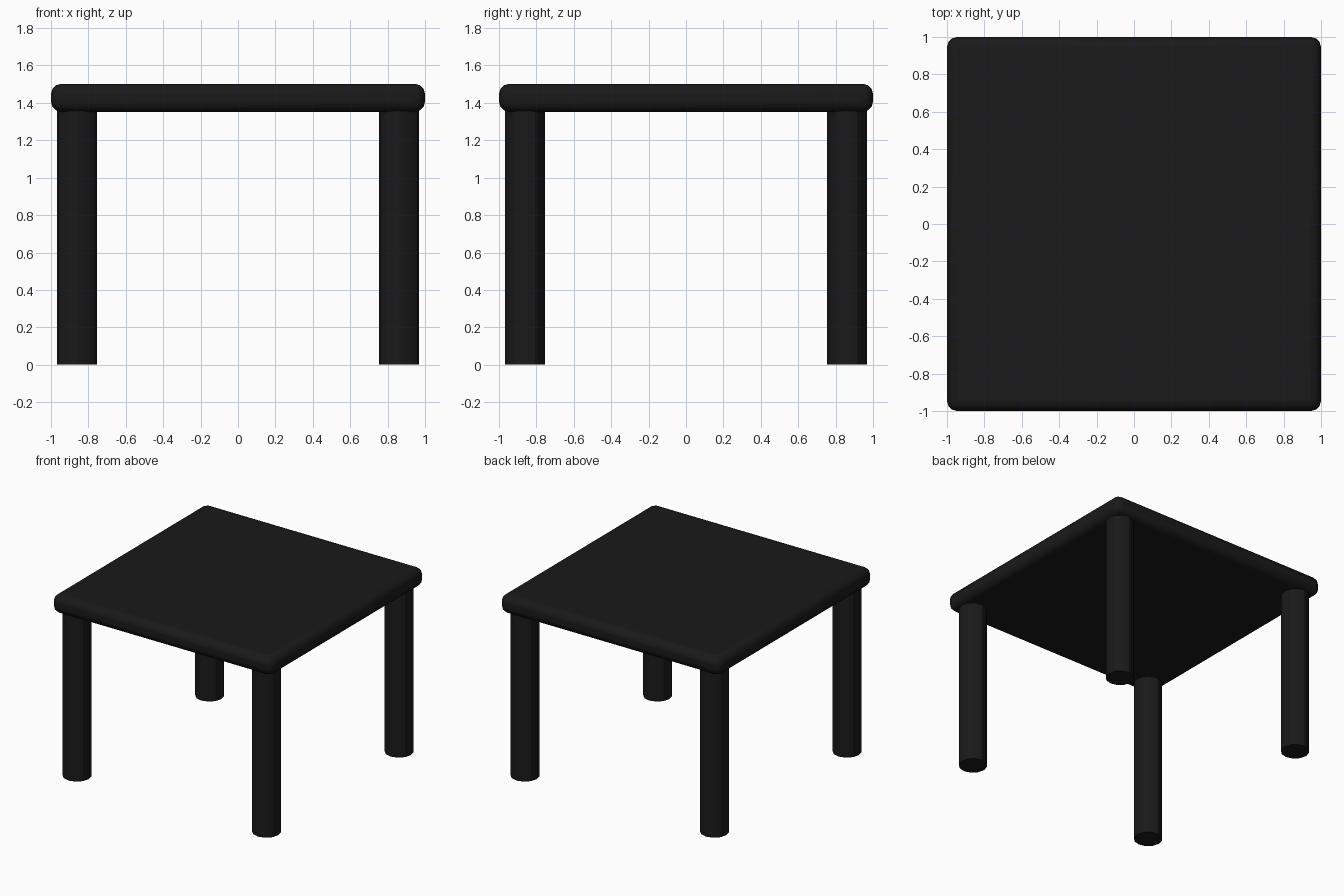
import bpy

if "Cube" in bpy.data.objects:
    bpy.data.objects.remove(bpy.data.objects["Cube"])

black = bpy.data.materials.new("black_paint")
black.diffuse_color = (0.01, 0.01, 0.01, 1)
black.use_nodes = True
black.node_tree.nodes["Principled BSDF"].inputs["Base Color"].default_value = black.diffuse_color


def finish(obj, name):
    obj.name = name
    obj.data.materials.append(black)
    bpy.ops.object.shade_smooth_by_angle()


# Square top with rounded edges and corners
bpy.ops.mesh.primitive_cube_add(size=1, location=(0, 0, 1.427))
top = bpy.context.object
top.scale = (2, 2, 0.15)
bpy.ops.object.transform_apply(location=False, rotation=False, scale=True)
bevel = top.modifiers.new("rounded_edges", 'BEVEL')
bevel.width = 0.055
bevel.segments = 3
finish(top, "table_top")

# Four round legs running up into the top
for y, depth_name in ((-0.861, "front"), (0.861, "back")):
    for x, side_name in ((-0.861, "left"), (0.861, "right")):
        bpy.ops.mesh.primitive_cylinder_add(
            vertices=12, radius=0.108, depth=1.38, location=(x, y, 0.69))
        finish(bpy.context.object, f"{depth_name}_{side_name}_leg")
